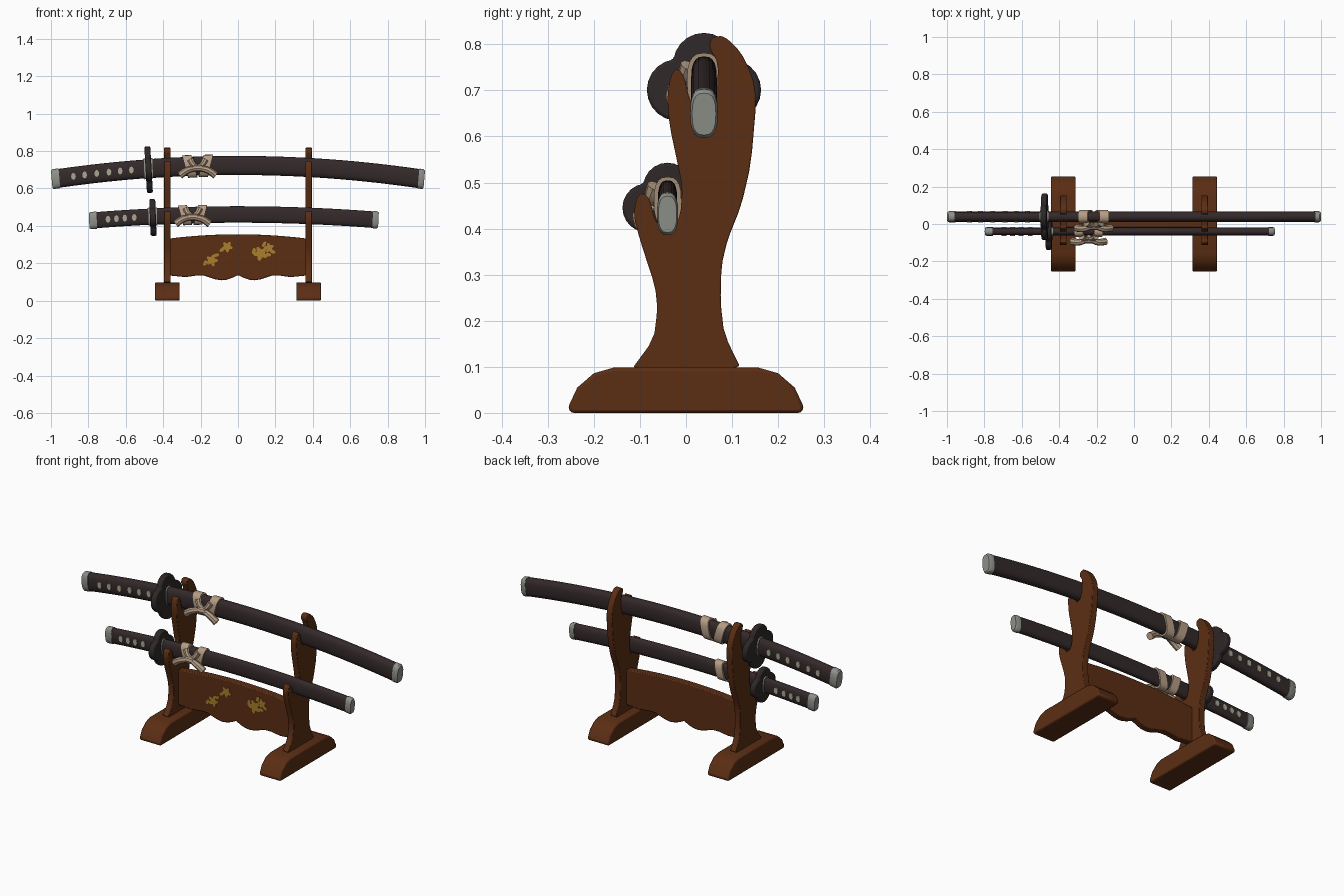
import bpy, bmesh, math
from mathutils import Vector

if "Cube" in bpy.data.objects:
    bpy.data.objects.remove(bpy.data.objects["Cube"])


def mat(name, r, g, b):
    m = bpy.data.materials.new(name)
    m.diffuse_color = (r, g, b, 1)
    m.use_nodes = True
    m.node_tree.nodes["Principled BSDF"].inputs["Base Color"].default_value = m.diffuse_color
    return m


WOOD = mat("red_brown_wood", 0.105, 0.027, 0.007)
DARK = mat("dark_lacquer", 0.034, 0.022, 0.023)
IRON = mat("dark_iron", 0.028, 0.02, 0.021)
SILVER = mat("dull_silver", 0.27, 0.28, 0.25)
CORD = mat("beige_cord", 0.47, 0.34, 0.24)
GOLD = mat("gold_paint", 0.40, 0.21, 0.025)
INLAY = mat("pale_inlay", 0.40, 0.38, 0.29)


def finish(name, bm, m, bevel=0.0):
    bmesh.ops.recalc_face_normals(bm, faces=bm.faces)
    me = bpy.data.meshes.new(name)
    bm.to_mesh(me)
    bm.free()
    me.materials.append(m)
    ob = bpy.data.objects.new(name, me)
    bpy.context.collection.objects.link(ob)
    if bevel:
        b = ob.modifiers.new("bevel", 'BEVEL')
        b.width, b.segments, b.limit_method = bevel, 2, 'ANGLE'
    return ob


def prism(name, pts, axis, lo, hi, m, bevel=0.0):
    """Extrude a 2D outline along x (pts = y,z) or along y (pts = x,z)."""
    bm = bmesh.new()
    rings = []
    for d in (lo, hi):
        rings.append([bm.verts.new((d, a, b) if axis == 'x' else (a, d, b)) for a, b in pts])
    n = len(pts)
    for i in range(n):
        j = (i + 1) % n
        bm.faces.new((rings[0][i], rings[0][j], rings[1][j], rings[1][i]))
    bm.faces.new(rings[0])
    bm.faces.new(rings[1])
    return finish(name, bm, m, bevel)


def chaikin(pts):
    out = []
    for a, b in zip(pts, pts[1:] + pts[:1]):
        out += [(a[0] * .8 + b[0] * .2, a[1] * .8 + b[1] * .2),
                (a[0] * .2 + b[0] * .8, a[1] * .2 + b[1] * .8)]
    return out


def blob(cx, cz, r, f=lambda t: 1.0, n=24, sx=1.0, rot=0.0):
    out = []
    for i in range(n):
        t = math.tau * i / n
        u, v = r * f(t) * math.cos(t) * sx, r * f(t) * math.sin(t)
        out.append((cx + u * math.cos(rot) - v * math.sin(rot), cz + u * math.sin(rot) + v * math.cos(rot)))
    return out


def lobed(t):
    """Radius factor of a four-lobed guard."""
    p = (t + math.pi / 4) % (math.pi / 2) - math.pi / 4
    return 0.46 * math.cos(p) + math.sqrt(0.54 ** 2 - (0.46 * math.sin(p)) ** 2)


def tube(name, pts, radii, m):
    cu = bpy.data.curves.new(name, 'CURVE')
    cu.dimensions, cu.bevel_depth, cu.bevel_resolution, cu.use_fill_caps = '3D', 1.0, 2, True
    cu.resolution_u = 6
    s = cu.splines.new('BEZIER')
    s.bezier_points.add(len(pts) - 1)
    for bp, p, r in zip(s.bezier_points, pts, radii):
        bp.co, bp.radius = p, r
        bp.handle_left_type = bp.handle_right_type = 'AUTO'
    tmp = bpy.data.objects.new(name + "_path", cu)
    bpy.context.collection.objects.link(tmp)
    bpy.context.view_layer.update()
    bm = bmesh.new()
    bm.from_mesh(tmp.to_mesh())
    bpy.data.objects.remove(tmp)
    return finish(name, bm, m)


def sword(tag, x0, x1, cy, zc, k, w, h, guard_x, guard_r, studs, cord_x, cs):
    def z_at(x):
        return zc - k * x * x

    def loft(name, x_a, x_b, grow, m, n=1, shear=0.0, round_end=0):
        """Sweep the rounded section along the sword's arc."""
        st = [(x_a + (x_b - x_a) * i / n, 1.0) for i in range(n + 1)]
        if round_end:  # soften the outer end
            st = [(x_a, 1.0), (x_b - round_end * 0.008, 1.0), (x_b, 0.86)]
        bm = bmesh.new()
        rings = []
        for x, s in st:
            slope = -2 * k * x
            ring = []
            for i in range(20):
                t = math.tau * i / 20
                c, sn = math.cos(t), math.sin(t)
                y = math.copysign(abs(c) ** 0.75, c) * (w / 2 + grow) * s
                z = math.copysign(abs(sn) ** 0.75, sn) * (h / 2 + grow) * s
                ring.append(bm.verts.new((x - z * slope * 0.6 + shear * z, cy + y, z_at(x) + z)))
            rings.append(ring)
        for a, b in zip(rings, rings[1:]):
            for i in range(20):
                bm.faces.new((a[i], a[i - 1], b[i - 1], b[i]))
        bm.faces.new(rings[0])
        bm.faces.new(rings[-1])
        return finish(tag + name, bm, m)

    # grip, scabbard and metal end caps
    loft("_grip", x0 + 0.03, guard_x, -0.001, DARK, 8)
    loft("_scabbard", guard_x, x1 - 0.02, 0, DARK, 20)
    loft("_pommel", x0 + 0.045, x0 + 0.004, 0.002, SILVER, round_end=-1)
    loft("_scabbard_tip", x1 - 0.035, x1 - 0.004, 0.002, SILVER, round_end=1)
    # guard with thin collars
    gz = z_at(guard_x) - 0.005
    g = prism(tag + "_guard", blob(cy, gz, guard_r, lobed, 40), 'x', -0.016, 0.016, IRON, 0.007)
    for v in g.data.vertices:
        v.co.x += guard_x + (v.co.z - gz) * 2 * k * guard_x * 0.8
    loft("_collar", guard_x - 0.024, guard_x + 0.022, 0.004, SILVER)
    # grip inlays on both sides
    for i, x in enumerate(studs):
        for s in (-1, 1):
            y = cy + s * (w / 2 - 0.001)
            prism(f"{tag}_grip_inlay_{i}_{s}", blob(x, z_at(x), 0.019, n=8, sx=0.68),
                  'y', y - 0.004, y + 0.004, INLAY)
    # cord: two slanted bands, a knot and drooping bow
    for s in (-1, 1):
        x = cord_x + s * 0.043 * cs
        loft(f"_cord_band_{s}", x - 0.025 * cs, x + 0.025 * cs, 0.009, CORD, shear=s * 0.25)
    fy, fz = cy - w / 2, z_at(cord_x)
    for s in (-1, 1):
        tube(f"{tag}_cord_bow_{s}",
             [Vector((cord_x, fy - 0.02, fz - 0.012)),
              Vector((cord_x + s * 0.055 * cs, fy - 0.036, fz - 0.022)),
              Vector((cord_x + s * 0.095 * cs, fy - 0.032, fz - 0.05 * cs))],
             (0.014, 0.018, 0.02), CORD)
        tube(f"{tag}_cord_strand_{s}",
             [Vector((cord_x + s * 0.04 * cs, fy - 0.006, fz + 0.035)),
              Vector((cord_x + s * 0.025 * cs, fy - 0.015, fz + 0.01)),
              Vector((cord_x, fy - 0.018, fz - 0.008))], (0.018, 0.015, 0.013), CORD)
    tube(tag + "_cord_knot", [Vector((cord_x - 0.024, fy - 0.026, fz - 0.012)),
                              Vector((cord_x + 0.024, fy - 0.026, fz - 0.012))], (0.018, 0.018), CORD)


sword("long_sword", -1.0, 1.0, 0.039, 0.723, 0.075, 0.056, 0.102, -0.478, 0.124,
      (-0.88, -0.82, -0.755, -0.69, -0.63, -0.57), -0.215, 1.0)
sword("short_sword", -0.8, 0.755, -0.04, 0.461, 0.053, 0.042, 0.088, -0.455, 0.098,
      (-0.695, -0.65, -0.605, -0.555), -0.242, 0.95)

# side supports with two hooks, and their feet
post = [(-0.125, 0.085), (-0.07, 0.16), (-0.062, 0.225), (-0.067, 0.275), (-0.1, 0.375),
        (-0.114, 0.43), (-0.107, 0.468), (-0.093, 0.479), (-0.078, 0.462), (-0.068, 0.42),
        (-0.052, 0.402), (-0.028, 0.402), (-0.012, 0.43), (-0.008, 0.49), (-0.018, 0.54),
        (-0.036, 0.625), (-0.041, 0.69), (-0.032, 0.735), (-0.017, 0.749), (-0.004, 0.73),
        (0.008, 0.68), (0.025, 0.655), (0.05, 0.655), (0.067, 0.69), (0.07, 0.76),
        (0.05, 0.792), (0.055, 0.815), (0.082, 0.819), (0.118, 0.785), (0.145, 0.73),
        (0.153, 0.68), (0.141, 0.54), (0.12, 0.45), (0.09, 0.375), (0.077, 0.32),
        (0.075, 0.24), (0.083, 0.17), (0.125, 0.085)]
half = [(0.25, 0), (0.256, 0.012), (0.236, 0.055), (0.2, 0.086), (0.158, 0.098)]
foot = half + [(-y, z) for y, z in reversed(half)]
for s, side in ((-1, "left"), (1, "right")):
    x = s * 0.378
    prism(side + "_support", chaikin(post), 'x', x - 0.018, x + 0.018, WOOD, 0.006)
    prism(side + "_foot", foot, 'x', x - 0.066, x + 0.066, WOOD, 0.008)

# cross panel with scalloped lower edge
low = [(0.0, 0.137), (0.03, 0.122), (0.06, 0.112), (0.09, 0.109), (0.12, 0.114),
       (0.15, 0.124), (0.18, 0.134), (0.22, 0.135), (0.28, 0.126), (0.37, 0.135)]
top = [(i * 0.37 / 6, 0.355 - 0.023 * (i / 6) ** 2) for i in range(-6, 7)]
panel = top + low[::-1] + [(-x, z) for x, z in low[1:]]
prism("cross_panel", panel, 'y', -0.02, 0.02, WOOD, 0.005)

# gold flowers and leaves painted on the panel front
petal = lambda t: 0.78 + 0.22 * math.cos(5 * t)
for i, (x, z, r) in enumerate([(-0.14, 0.215, 0.033), (-0.058, 0.288, 0.031),
                               (0.12, 0.252, 0.04), (0.166, 0.282, 0.028)]):
    prism(f"gold_flower_{i}", blob(x, z, r, petal, 30, rot=i), 'y', -0.023, -0.018, GOLD)
for i, (x, z, r, a) in enumerate([(-0.175, 0.202, 0.009, 1.0), (-0.117, 0.243, 0.009, 0.3),
                                  (-0.085, 0.272, 0.009, 0.5), (0.085, 0.265, 0.01, 1.3),
                                  (0.14, 0.302, 0.009, 1.0), (0.185, 0.262, 0.009, -0.4),
                                  (0.16, 0.245, 0.01, 0.1)]):
    prism(f"gold_leaf_{i}", blob(x, z, r, n=10, sx=1.8, rot=a), 'y', -0.023, -0.018, GOLD)

# smooth shading with crisp edges
bpy.ops.object.select_all(action='SELECT')
bpy.context.view_layer.objects.active = bpy.data.objects["cross_panel"]
bpy.ops.object.shade_smooth_by_angle(angle=math.radians(38))
